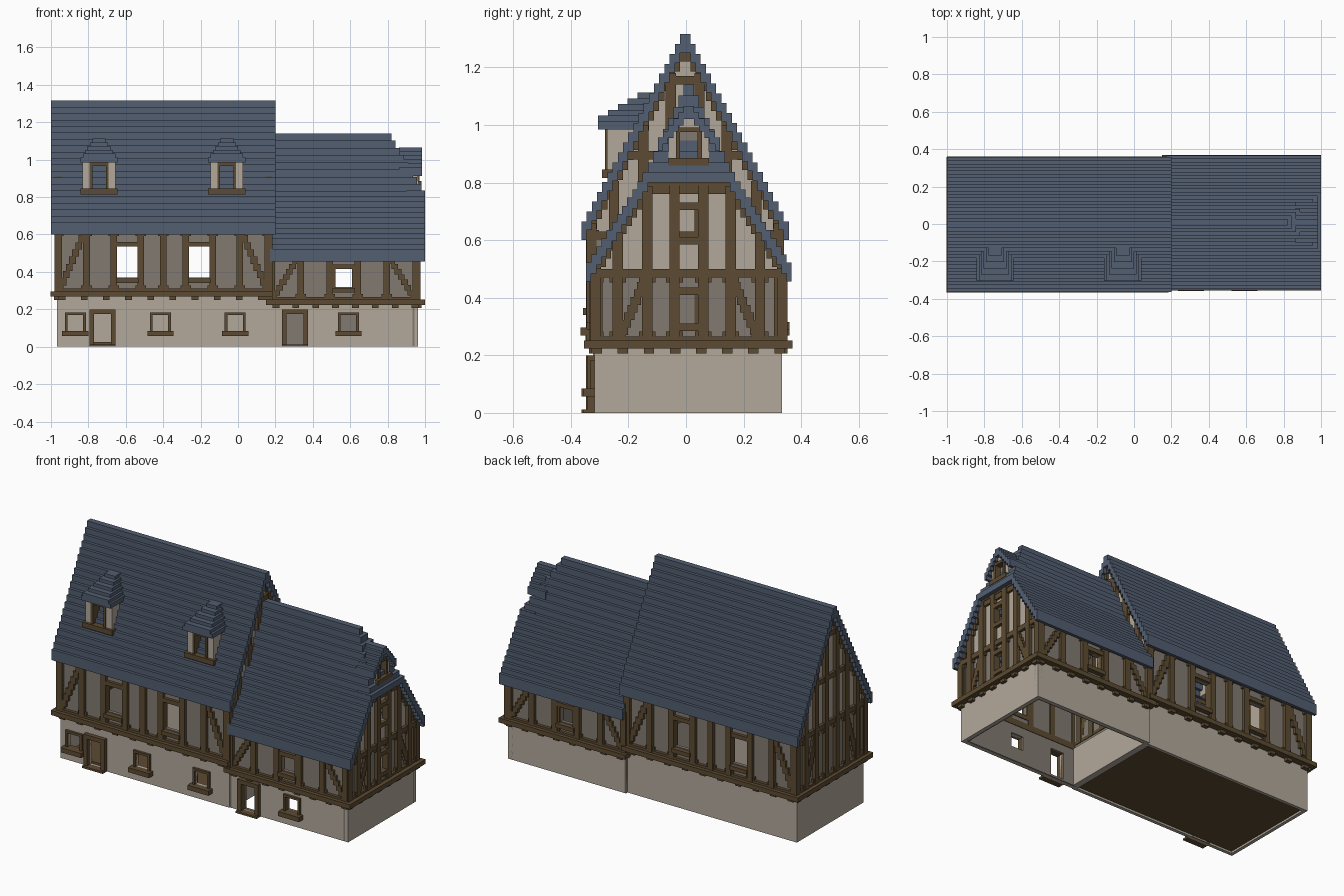
import bpy, bmesh
from mathutils import Matrix, Vector

if "Cube" in bpy.data.objects:
    bpy.data.objects.remove(bpy.data.objects["Cube"])

V = 0.018  # step size of the blocky style


def material(name, rgb):
    m = bpy.data.materials.new(name)
    m.use_nodes = True
    m.diffuse_color = (*rgb, 1)
    m.node_tree.nodes["Principled BSDF"].inputs["Base Color"].default_value = (*rgb, 1)
    return m


MATS = {
    "slate": material("slate_blue", (0.085, 0.112, 0.165)),
    "timber": material("dark_timber", (0.108, 0.07, 0.032)),
    "plaster": material("light_plaster", (0.45, 0.395, 0.33)),
    "infill": material("grey_plaster", (0.225, 0.195, 0.165)),
}
parts = {}


def box(name, mat, x0, x1, y0, y1, z0, z1):
    if min(x1 - x0, y1 - y0, z1 - z0) < 1e-4:
        return
    bm = parts.setdefault((name, mat), bmesh.new())
    mid = Vector((x0 + x1, y0 + y1, z0 + z1)) / 2
    size = Matrix.Diagonal((x1 - x0, y1 - y0, z1 - z0, 1))
    bmesh.ops.create_cube(bm, size=1, matrix=Matrix.Translation(mid) @ size)


# Wall frames: u runs along the wall, d points outward
def front(p): return lambda u, d: (u, -p - d)
def back(p): return lambda u, d: (u, p + d)
def east(p): return lambda u, d: (p + d, u)
def west(p): return lambda u, d: (p - d, u)


def put(name, mat, F, u0, u1, d0, d1, z0, z1):
    (xa, ya), (xb, yb) = F(u0, d0), F(u1, d1)
    box(name, mat, min(xa, xb), max(xa, xb), min(ya, yb), max(ya, yb), z0, z1)


def wall(name, mat, F, u0, u1, z0, z1, holes=(), d0=-0.02, d1=0):
    # Wall with openings (centre, half width, bottom, top), sorted along u
    u = u0
    for c, w, b, t in sorted(holes):
        put(name, mat, F, u, c - w, d0, d1, z0, z1)
        put(name, mat, F, c - w, c + w, d0, d1, z0, b)
        put(name, mat, F, c - w, c + w, d0, d1, t, z1)
        u = c + w
    put(name, mat, F, u, u1, d0, d1, z0, z1)


def braces(name, F, c, inner, outer, z0, z1):
    # Stepped diagonal braces, foot at the outer post
    n = 9
    for s in (-1, 1):
        for i in range(n):
            a = c + s * (outer + (inner - outer) * (i + 0.5) / n)
            z = z0 + (z1 - z0) * i / n
            put(name, "timber", F, a - V, a + V, -0.01, 0.016, z, z + (z1 - z0) / n)


def fillets(name, F, edges, z0, z1):
    # Small corner blocks that soften each panel
    for a, b in zip(edges[1::2], edges[2::2]):
        for z in (z0, z1 - V):
            put(name, "timber", F, a, a + V * 0.6, -0.01, 0.013, z, z + V)
            put(name, "timber", F, b - V * 0.6, b, -0.01, 0.013, z, z + V)


def storey(name, F, c, offsets, z0, z1, windows, hw=0.0175):
    u = sorted({c + s * o for o in offsets for s in (-1, 1)})
    wall(name + "_infill", "infill", F, u[0], u[-1], z0, z1, windows)
    frame = name + "_timber"
    for p in u:
        put(frame, "timber", F, p - hw, p + hw, -0.025, 0.02, z0, z1)
    for z in (z0, z1 - 0.025):
        put(frame, "timber", F, u[0], u[-1], -0.025, 0.018, z, z + 0.02)
    braces(frame, F, c, offsets[-2], offsets[-1], z0, z1)
    edges = [e for p in u for e in (p - hw, p + hw)]
    fillets(frame, F, edges, z0 + 0.02, z1 - 0.025)
    for m, w, b, t in windows:
        put(frame, "timber", F, m - 0.06, m + 0.06, -0.025, 0.018, t, t + 0.025)
        put(frame, "timber", F, m - 0.06, m + 0.06, -0.025, 0.03, b - 0.03, b - 0.005)
        for s in (-1, 1):
            put(frame, "timber", F, m + s * w, m + s * 0.06, -0.025, 0.015, b - 0.005, t)


def sill(name, F, u0, u1, z, n):
    # Projecting sill beam with joist ends beneath it
    put(name, "timber", F, u0, u1, -0.03, 0.04, z, z + 0.028)
    for i in range(n):
        m = u0 + (u1 - u0) * (i + 0.5) / n
        put(name, "timber", F, m - V, m + V, -0.02, 0.022, z - V, z)


POSTS = (0.05, 0.145, 0.247, 0.325)


def gable(name, F, c, z0, zmid, h, cap, windows, rails):
    frame, half = name + "_timber", POSTS[-1]
    wall(name + "_infill", "infill", F, c - half, c + half, z0, zmid,
         [w for w in windows if w[3] < zmid])
    n = round(half / V)
    for i in range(-n, n):
        a, b = c + i * V, c + (i + 1) * V
        t = min(h(max(abs(i), abs(i + 1)) * V) - 0.045, cap)
        z = zmid
        for m, w, lo, hi in windows:
            if lo > zmid and abs((a + b) / 2 - m) < w:
                put(name + "_plaster", "plaster", F, a, b, -0.02, 0, z, lo)
                z = hi
        put(name + "_plaster", "plaster", F, a, b, -0.02, 0, z, t)
        put(frame, "timber", F, a, b, -0.02, 0.014, max(zmid, t - 0.05), t)
    for o in POSTS:
        for s in (-1, 1):
            t = max(min(h(o + V) - 0.04, cap), zmid)
            put(frame, "timber", F, c + s * o - V, c + s * o + V, -0.02, 0.02, z0, t)
    for z in rails:
        w = max(o * V for o in range(n + 1) if h(o * V) - 0.05 > z or o == 0)
        put(frame, "timber", F, c - w, c + w, -0.02, 0.017, z, z + 0.03)
    put(frame, "timber", F, c - half, c + half, -0.02, 0.018, z0, z0 + 0.02)
    braces(frame, F, c, POSTS[1], POSTS[2], z0, zmid - 0.02)
    edges = [c + s * o + e for s, o in [(s, o) for s in (-1, 1) for o in POSTS] for e in (-V, V)]
    fillets(frame, F, sorted(edges), z0 + 0.02, zmid - 0.03)
    for m, w, b, t in windows:
        for z in (b - 0.025, t):
            put(frame, "timber", F, m - 0.05, m + 0.05, -0.02, 0.02, z, z + 0.025)


def roof(name, x0, x1, c, half, h, hip=None, thick=0.065):
    # Stepped courses on both slopes, cut back at the end by a hip
    n = round(half / V)
    for i in range(n):
        a, b = half - (i + 1) * half / n, half - i * half / n
        z = h(b)
        end = hip(z) if hip else x1
        for s in (-1, 1):
            ya, yb = c + s * a, c + s * b
            box(name, "slate", x0, end, min(ya, yb), max(ya, yb), z - thick, z)
        if hip and end < x1:
            box(name, "slate", end - 0.05, end, c - b, c + b, z - thick, z)


def main_h(o):
    return 1.315 - 1.9 * max(0, abs(o) - V)


def wing_h(o):
    o = max(0, abs(o) - V)
    return 1.14 - 2.17 * o if o < 0.14 else 0.836 - 1.58 * (o - 0.14)


def hip_x(z):
    return min(1, 1 - (z - 0.835) / 1.7)


# Roofs
roof("main_roof", -1, 0.2, -0.003, 0.36, main_h)
roof("wing_roof", 0.17, 1, 0.01, 0.357, wing_h, hip_x)
box("wing_roof", "slate", 0.9, 1, -0.15, 0.17, 0.8, 0.836)

# Ground floor
doors = {"main": -0.725, "wing": 0.305}
windows = {"main": (-0.87, -0.415, -0.015), "wing": (0.59,)}
spans = {"main": (-0.968, 0.17, 0.323, 0.318, 0.27), "wing": (0.17, 0.963, 0.318, 0.333, 0.23)}
for key, (x0, x1, yf, yb, top) in spans.items():
    base = key + "_base"
    holes = [(doors[key], 0.045, 0.012, 0.175)] + [(x, 0.042, 0.085, 0.17) for x in windows[key]]
    wall(base, "plaster", front(yf), x0, x1, 0, top, holes)
    wall(base, "plaster", back(yb), x0, x1, 0, top)
    for F in (west(x0), east(x1)):
        wall(base, "plaster", F, -yf, yb, 0, top)
    F = front(yf)
    for m, w, b, t in holes:
        is_door = b < 0.05
        frame = key + ("_door_frame" if is_door else "_window_frames")
        e = 0.025 if is_door else 0.014
        for s in (-1, 1):
            put(frame, "timber", F, m + s * w, m + s * (w + e), -0.02, e, b, t + e)
        put(frame, "timber", F, m - w, m + w, -0.02, e, t, t + e)
        put(frame, "timber", F, m - 0.07, m + 0.07, -0.02, 0.04, max(0, b - 0.028), b)
    if key == "wing":
        lining = "wing_lining"
        wall(lining, "infill", F, x0, x1, 0, top, holes, -0.03, -0.02)
        wall(lining, "infill", back(yb), x0, x1, 0.002, top, (), -0.03, -0.02)
        wall(lining, "infill", west(x1), -yf, yb, 0.002, top, (), 0.02, 0.03)
        wall(lining, "infill", east(x0), -yf, yb, 0, 0.6, (), 0, 0.01)
box("main_floor", "timber", -0.95, 0.15, -0.305, 0.3, 0.012, 0.025)

# Timber-framed upper storeys
main_windows = [(-0.4 + s * 0.193, 0.058, 0.37, 0.535) for s in (-1, 1)]
wing_windows = [(0.565, 0.045, 0.32, 0.415)]
for name, fm, fw in (("front", front(0.327), front(0.315)), ("back", back(0.32), back(0.33))):
    storey("main_" + name, fm, -0.4, (0, 0.12, 0.265, 0.41, 0.56), 0.29, 0.635, main_windows)
    storey("wing_" + name, fw, 0.565, (0.075, 0.23, 0.385), 0.245, 0.5, wing_windows)
    sill("main_sill", fm, -1, 0.185, 0.268, 10)
    sill("wing_sill", fw, 0.15, 1, 0.224, 8)

# Gable ends
gable("main_west_gable", west(-0.962), -0.003, 0.29, 0.62, main_h, 1.3, [], (0.6, 0.88, 1.14))
gable("main_east_gable", east(0.165), -0.003, 0.25, 0.62, main_h, 1.3, [], (0.6, 0.88, 1.14))
gable("wing_east_gable", east(0.957), 0.01, 0.245, 0.5, wing_h, 0.81,
      [(0.01, 0.038, 0.31, 0.41), (0.01, 0.038, 0.61, 0.705)], (0.47, 0.79))
sill("main_sill", west(-0.962), -0.365, 0.358, 0.268, 8)
sill("wing_sill", east(0.96), -0.355, 0.37, 0.224, 8)

# Hipped dormers on the front slope
for x in (-0.743, -0.06):
    F = front(0.275)
    for s in (-1, 1):
        put("dormer_walls", "plaster", F, x + s * 0.05, x + s * 0.088, -0.13, 0, 0.84, 0.99)
        put("dormer_frames", "timber", F, x + s * 0.036, x + s * 0.05, -0.06, 0.006, 0.84, 0.99)
    put("dormer_frames", "timber", F, x - 0.05, x + 0.05, -0.06, 0.006, 0.965, 0.99)
    put("dormer_frames", "timber", F, x - 0.1, x + 0.1, -0.04, 0.016, 0.815, 0.845)
    for k in range(6):
        w = 0.1 - 0.013 * k
        box("dormer_roofs", "slate", x - w, x + w, -0.305 + max(0, k - 1) * 0.034, -0.1,
            0.985 + 0.02 * k, 1.012 + 0.02 * k)

# Small gabled dormer on the hip
F, c = east(0.962), 0.01
for s in (-1, 1):
    put("hip_dormer_walls", "plaster", F, c + s * 0.045, c + s * 0.07, -0.1, 0, 0.86, 0.98)
    put("hip_dormer_frame", "timber", F, c + s * 0.03, c + s * 0.045, -0.06, 0.008, 0.86, 0.99)
put("hip_dormer_frame", "timber", F, c - 0.045, c + 0.045, -0.06, 0.008, 0.975, 0.992)
put("hip_dormer_frame", "timber", F, c - 0.07, c + 0.07, -0.04, 0.02, 0.86, 0.886)
put("hip_dormer_walls", "plaster", F, c - 0.035, c + 0.035, -0.06, 0, 0.99, 1.02)
put("hip_dormer_pane", "infill", F, c - 0.03, c + 0.03, -0.06, -0.03, 0.88, 0.98)
roof("hip_dormer_roof", 0.86, 0.983, c, 0.108, lambda o: 1.065 - 1.2 * max(0, o - V), None, 0.045)

# Turn each part into an object
for (name, mat), bm in parts.items():
    mesh = bpy.data.meshes.new(name)
    bm.to_mesh(mesh)
    bm.free()
    mesh.materials.append(MATS[mat])
    bpy.context.scene.collection.objects.link(bpy.data.objects.new(name, mesh))
